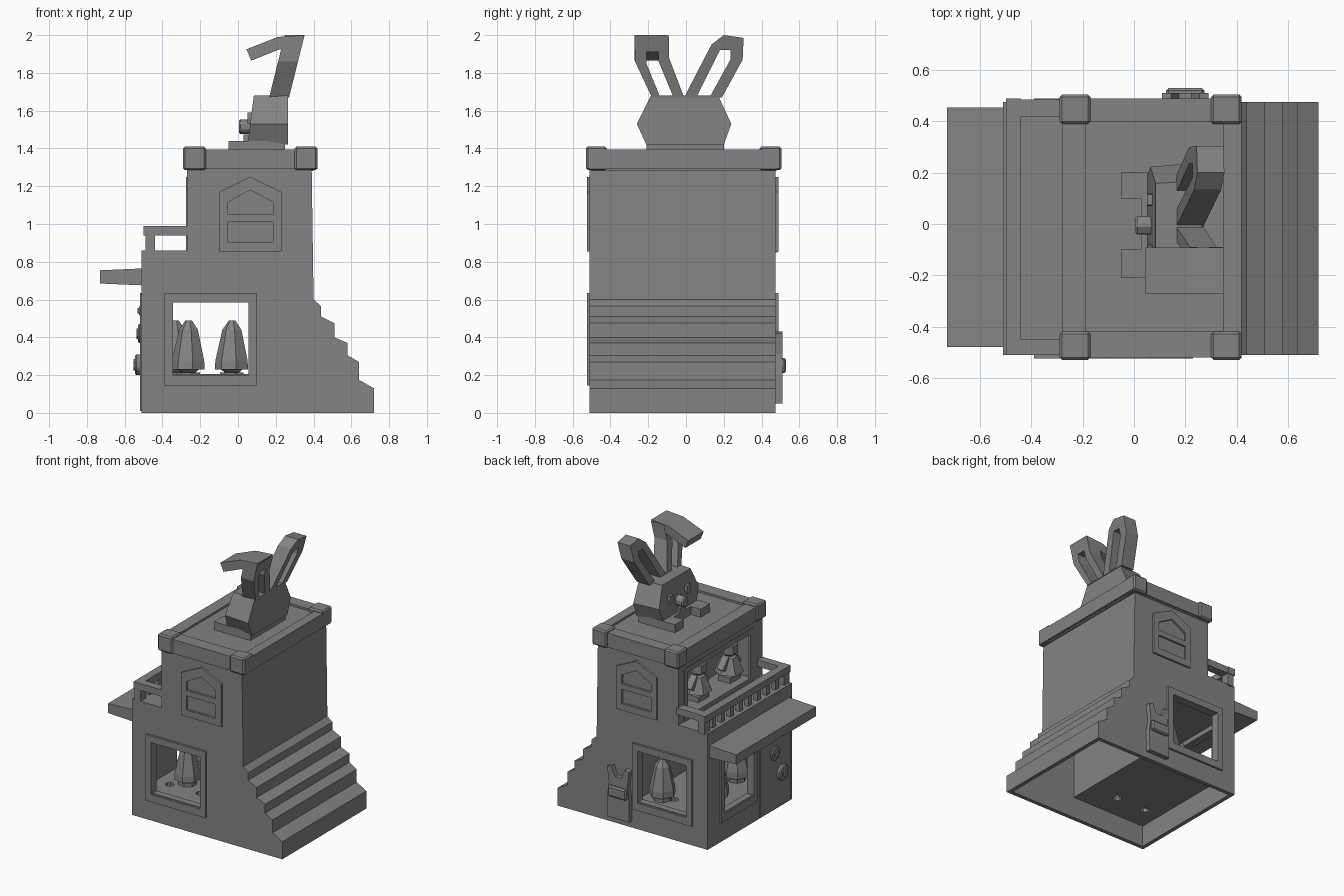
import bpy, bmesh, math

if "Cube" in bpy.data.objects:
    bpy.data.objects.remove(bpy.data.objects["Cube"])


def finish(bm, name, bevel=0):
    bmesh.ops.recalc_face_normals(bm, faces=bm.faces)
    me = bpy.data.meshes.new(name)
    bm.to_mesh(me)
    bm.free()
    ob = bpy.data.objects.new(name, me)
    bpy.context.collection.objects.link(ob)
    if bevel:
        m = ob.modifiers.new("bevel", 'BEVEL')
        m.width, m.segments = bevel, 1
    return ob


def prism(name, pts, axis, a, b, bevel=0):
    """Extrude a 2D profile along x (pts are y,z), y (x,z) or z (x,y)."""
    def place(p, t):
        return {'x': (t, p[0], p[1]), 'y': (p[0], t, p[1]), 'z': (p[0], p[1], t)}[axis]
    bm = bmesh.new()
    lo = [bm.verts.new(place(p, a)) for p in pts]
    hi = [bm.verts.new(place(p, b)) for p in pts]
    bm.faces.new(lo)
    bm.faces.new(hi)
    n = len(pts)
    for i in range(n):
        bm.faces.new((lo[i], lo[(i + 1) % n], hi[(i + 1) % n], hi[i]))
    return finish(bm, name, bevel)


def rect(a0, a1, b0, b1):
    return [(a0, b0), (a1, b0), (a1, b1), (a0, b1)]


def box(name, x0, x1, y0, y1, z0, z1, bevel=0):
    return prism(name, rect(x0, x1, y0, y1), 'z', z0, z1, bevel)


def cut(ob, cutter):
    cutter.hide_render = True
    m = ob.modifiers.new("cut", 'BOOLEAN')
    m.operation, m.solver, m.object = 'DIFFERENCE', 'EXACT', cutter
    bpy.context.view_layer.objects.active = ob
    bpy.ops.object.modifier_apply(modifier=m.name)
    bpy.data.objects.remove(cutter)


def ngon(cu, cv, r, n):
    return [(cu + r * math.cos(math.tau * (i + .5) / n), cv + r * math.sin(math.tau * (i + .5) / n))
            for i in range(n)]


def lathe(name, x, y, z, rings, n):
    """Stacked n-sided rings (radius, height)."""
    bm = bmesh.new()
    loops = []
    for r, h in rings:
        loops.append([bm.verts.new((px, py, z + h)) for px, py in ngon(x, y, r, n)])
    for lo, hi in zip(loops, loops[1:]):
        for i in range(n):
            bm.faces.new((lo[i], lo[(i + 1) % n], hi[(i + 1) % n], hi[i]))
    bm.faces.new(loops[0])
    bm.faces.new(loops[-1])
    return finish(bm, name)


# Main building with stepped back
body = prism("building_shell", [
    (-.51, 0), (.72, 0), (.72, .13), (.64, .175), (.64, .27), (.58, .305), (.58, .37),
    (.51, .40), (.51, .475), (.44, .51), (.44, .565), (.40, .60), (.39, 1.30),
    (-.27, 1.30), (-.27, .86), (-.51, .86)], 'y', -.51, .475)
cut(body, box("room_cut", -.46, .10, -.46, .425, .19, .62))
cut(body, prism("side_window_cut", rect(-.345, .055, .205, .585), 'y', -1, 1))
cut(body, prism("shop_window_cut", rect(-.055, .285, .205, .585), 'x', -.8, -.3))
cut(body, prism("upper_display_cut", rect(-.37, .38, .89, 1.22), 'x', -.6, -.05))
# Hollow underside: below the shop floor and up behind the back wall
cut(body, prism("underside_cut", [
    (-.48, -.2), (.69, -.2), (.69, .10), (.36, .56), (.355, 1.25), (.14, 1.25), (.14, .16), (-.48, .16)],
    'y', -.48, .445))
for x, y in ((-.35, -.3), (-.1, -.3), (-.35, .28), (-.1, .28)):
    cut(body, prism("floor_hole_cut", ngon(x, y, .03, 8), 'z', -.1, .3))

# Window frames, side gables and shop front
for tag, ya, yb in (("left", -.525, -.50), ("right", .465, .49)):
    f = prism("side_window_frame_" + tag, rect(-.39, .10, .145, .635), 'y', ya, yb)
    cut(f, prism("c", rect(-.345, .055, .2, .585), 'y', -1, 1))
    g = prism("gable_window_" + tag,
              [(-.10, .855), (.23, .855), (.23, 1.17), (.065, 1.25), (-.10, 1.17)], 'y', ya, yb)
    cut(g, prism("c", rect(-.055, .185, .905, 1.01), 'y', -1, 1))
    cut(g, prism("c", [(-.055, 1.05), (.185, 1.05), (.185, 1.115), (.065, 1.18), (-.055, 1.115)],
                 'y', -1, 1))
f = prism("shop_window_frame", rect(-.10, .33, .145, .635), 'x', -.52, -.50)
cut(f, prism("c", rect(-.055, .285, .2, .585), 'x', -1, 1))
f = prism("upper_display_frame", rect(-.40, .41, .86, 1.25), 'x', -.275, -.26)
cut(f, prism("c", rect(-.36, .37, .89, 1.215), 'x', -1, 1))

# Door with round medallions
box("door", -.52, -.50, -.48, -.13, .01, .63)
for y, z, r, x in ((-.30, .42, .055, -.53), (-.38, .255, .06, -.545), (-.2, .54, .03, -.525)):
    prism("door_medallion", ngon(y, z, r, 8), 'x', x, -.51, .008)
    prism("medallion_boss", ngon(y, z, r * .5, 6), 'x', x - .008, x + .01)

# Awning
prism("awning", [(-.73, .685), (-.50, .675), (-.50, .765), (-.73, .755)], 'y', -.48, .455)

# Balcony rails and balusters
box("balcony_front_rail", -.50, -.44, -.51, .49, .94, .99)
for y0, y1 in ((-.51, -.45), (.42, .485)):
    box("balcony_side_rail", -.44, -.26, y0, y1, .94, .99)
    box("balcony_post", -.49, -.44, y0, y1, .85, .95)
for i in range(8):
    y = -.375 + i * .105
    box("baluster", -.485, -.45, y - .02, y + .02, .85, .95)

# Roof slab, cornice and corner blocks
box("roof_deck", -.27, .40, -.50, .48, 1.28, 1.38)
box("cornice_left", -.28, .41, -.52, -.42, 1.29, 1.395)
box("cornice_right", -.28, .41, .40, .49, 1.29, 1.395)
box("cornice_front", -.28, -.19, -.51, .48, 1.29, 1.395)
box("cornice_back", .35, .42, -.51, .48, 1.29, 1.395)
for x0, x1 in ((-.29, -.17), (.30, .42)):
    for y0, y1 in ((-.53, -.42), (.39, .505)):
        box("cornice_corner", x0, x1, y0, y1, 1.285, 1.41, .01)

# Rooftop rabbit: base, paws, head
box("rabbit_base", .03, .25, -.21, .20, 1.37, 1.44)
for y0, y1 in ((-.21, -.10), (.10, .20)):
    box("rabbit_paw", -.05, .06, y0, y1, 1.37, 1.44)
head = prism("rabbit_head", [(-.21, 1.42), (.20, 1.42), (.24, 1.53), (.17, 1.68), (-.185, 1.68),
                             (-.26, 1.53)], 'x', .05, .265)
for v in head.data.vertices:
    if v.co.x < .1:
        v.co.x += (v.co.z - 1.42) * .13
        v.co.y *= .93
prism("rabbit_nose", ngon(-.005, 1.515, .042, 6), 'x', .005, .08, .008)
prism("rabbit_mouth", rect(-.035, .025, 1.435, 1.475), 'x', .03, .09)
for y in (-.105, .095):
    prism("rabbit_eye", [(y - .02, 1.53), (y + .02, 1.53), (y + .025, 1.56), (y + .02, 1.59),
                         (y - .02, 1.59), (y - .025, 1.56)], 'x', .05, .10)


# Ears: open loops leaning back, one with a folded tip
def ear(name, outline, hole):
    ob = prism(name, outline, 'x', .165, .27)
    cut(ob, prism("c", hole, 'x', -1, 1))
    for v in ob.data.vertices:
        v.co.x += (v.co.z - 1.67) * .25


ear("straight_ear",
    [(-.01, 1.67), (.19, 1.67), (.30, 1.87), (.305, 1.985), (.20, 2.0), (.135, 1.95)],
    [(.06, 1.68), (.13, 1.68), (.235, 1.87), (.235, 1.92), (.18, 1.92)])
ear("folded_ear",
    [(-.18, 1.67), (-.01, 1.67), (-.09, 1.88), (-.09, 1.99), (-.27, 1.99), (-.27, 1.86)],
    [(-.14, 1.68), (-.07, 1.68), (-.145, 1.86), (-.145, 1.91), (-.21, 1.91), (-.21, 1.85)])
prism("folded_ear_tip", [(.35, 2.0), (.21, 1.99), (.045, 1.925), (.07, 1.865), (.22, 1.925), (.33, 1.925)],
      'y', -.272, -.092)

# Display pieces in the shop
for x, y in ((-.26, -.22), (-.03, .32), (-.33, .12)):
    lathe("shop_display", x, y, .185,
          [(.065, 0), (.065, .03), (.04, .03), (.06, .045), (.092, .045), (.09, .09),
           (.053, .255), (.018, .305)], 7)

# Dressed figures on the upper floor
for y in (-.27, .10):
    x = -.165
    box("figure_stand", x - .05, x + .05, y - .06, y + .06, .885, .93)
    lathe("figure_body", x, y, .93, [(.04, 0), (.04, .02), (.1, .02), (.055, .13), (.035, .14),
                                     (.06, .16), (.06, .22), (.035, .25)], 6)
    for s in (-1, 1):
        prism("figure_ear", [(y + s * .005, 1.15), (y + s * .045, 1.15), (y + s * .07, 1.22),
                             (y + s * .03, 1.22)], 'x', x - .02, x + .02)
        prism("figure_arm", [(y + s * .03, 1.05), (y + s * .04, 1.08), (y + s * .11, 1.0),
                             (y + s * .08, .98)], 'x', x - .025, x + .025)

# Eared wall plaque on the far side
prism("wall_plaque", [(.11, .05), (.285, .05), (.29, .20), (.275, .31), (.29, .42), (.255, .43), (.225, .36),
                      (.175, .36), (.145, .43), (.11, .42), (.125, .31), (.11, .20)], 'y', .465, .51)
box("plaque_ledge", .125, .275, .50, .53, .21, .29, .01)

# Dark grey finish over the whole model
grey = bpy.data.materials.new("dark_grey")
grey.diffuse_color = (.23, .23, .23, 1)
grey.use_nodes = True
grey.node_tree.nodes["Principled BSDF"].inputs["Base Color"].default_value = grey.diffuse_color
for ob in bpy.data.objects:
    ob.data.materials.clear()
    ob.data.materials.append(grey)
